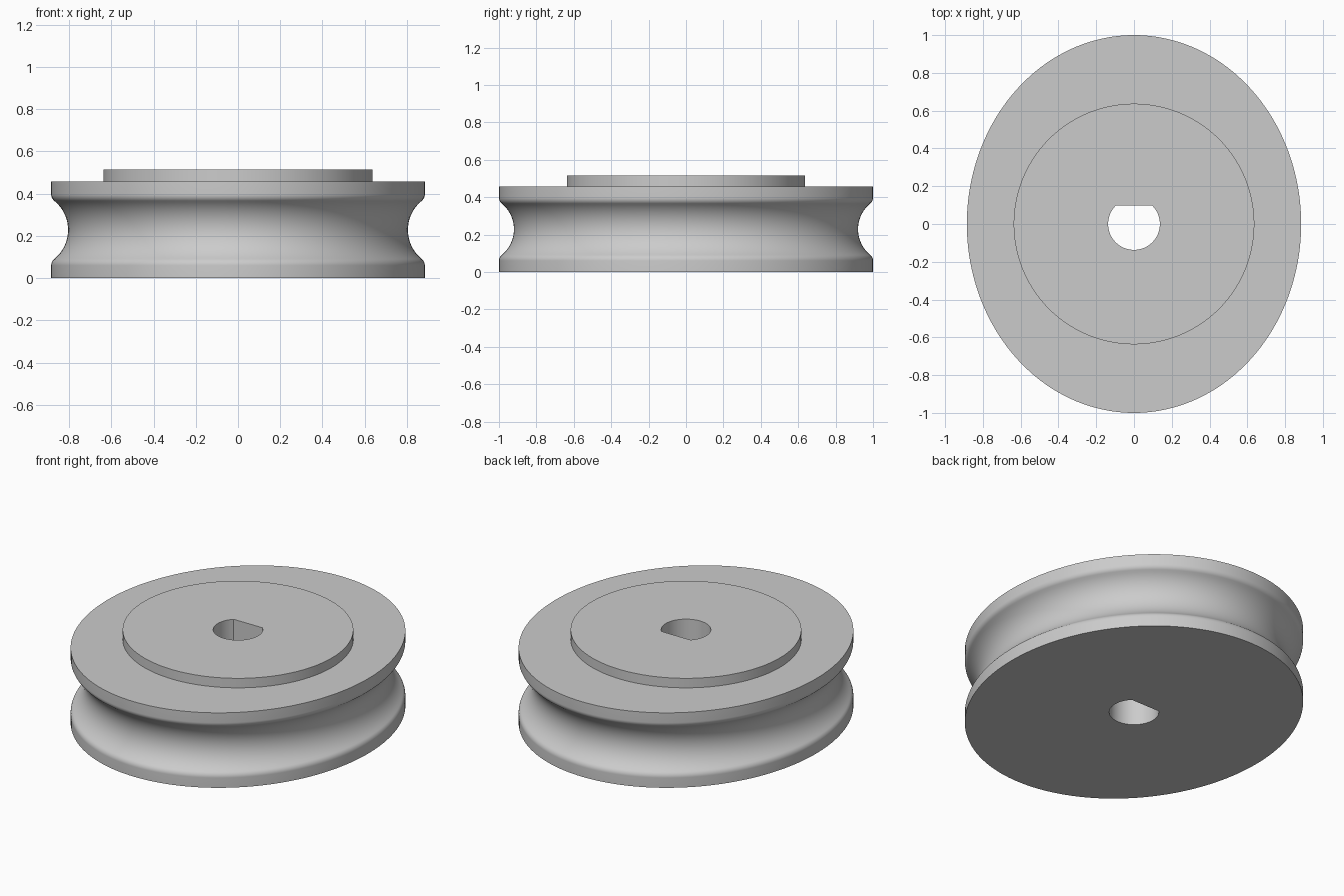
import bpy, bmesh
from math import sin, cos, pi, atan2, radians, hypot, sqrt

cube = bpy.data.objects.get("Cube")
if cube:
    bpy.data.objects.remove(cube, do_unlink=True)

SIDES = 160
RX, RY = 0.885, 1.0            # oval rim
FLANGE_TOP, BOSS_TOP = 0.457, 0.515
BOSS_R, BORE_R = 0.637, 0.137
LIP, LIP_Z, DEPTH = 0.04, 0.06, 0.08
ANGLES = [2 * pi * i / SIDES for i in range(SIDES)]


def oval(offset, z):
    """Rim outline moved along its normal by offset."""
    ring = []
    for t in ANGLES:
        nx, ny = RY * cos(t), RX * sin(t)
        n = hypot(nx, ny)
        ring.append((RX * cos(t) + offset * nx / n, RY * sin(t) + offset * ny / n, z))
    return ring


def circle(r, z):
    return [(r * cos(t), r * sin(t), z) for t in ANGLES]


def d_bore(z):
    """Round shaft hole with a flat on the back side."""
    flat = BORE_R * sin(pi / 4)
    ring = []
    for t in ANGLES:
        r = min(BORE_R, flat / sin(t)) if sin(t) > 0.1 else BORE_R
        ring.append((r * cos(t), r * sin(t), z))
    return ring


def groove_profile():
    """Rounded lips running tangent into a concave arc, as (offset, z)."""
    mid = FLANGE_TOP / 2
    h = mid - LIP_Z
    radius = (h * h + LIP ** 2 - (DEPTH - LIP) ** 2) / (2 * DEPTH)
    # solve for the arc that is tangent to both lips
    radius = (h * h + (DEPTH - LIP) ** 2 - LIP ** 2) / (2 * DEPTH)
    centre = radius - DEPTH
    turn = atan2(h, centre + LIP)
    lower = [(-LIP + LIP * cos(turn * i / 8), LIP_Z + LIP * sin(turn * i / 8)) for i in range(9)]
    arc = [(centre - radius * cos(a), mid + radius * sin(a))
           for a in (turn * (i / 12 - 1) for i in range(1, 24))]
    upper = [(o, FLANGE_TOP - z) for o, z in reversed(lower)]
    return lower + arc + upper


# Pulley body: one closed skin of rings from the bore out and back
rings = [d_bore(0), oval(0, 0)]
rings += [oval(o, z) for o, z in groove_profile()]
rings += [oval(0, FLANGE_TOP), circle(BOSS_R, FLANGE_TOP), circle(BOSS_R, BOSS_TOP), d_bore(BOSS_TOP)]

bm = bmesh.new()
loops = [[bm.verts.new(p) for p in ring] for ring in rings]
for a, b in zip(loops, loops[1:] + loops[:1]):
    for i in range(SIDES):
        j = (i + 1) % SIDES
        bm.faces.new((a[i], a[j], b[j], b[i]))
bmesh.ops.recalc_face_normals(bm, faces=bm.faces)
mesh = bpy.data.meshes.new("grooved_pulley")
bm.to_mesh(mesh)
bm.free()

# Plain grey metal
grey = bpy.data.materials.new("light_grey")
colour = (0.6, 0.6, 0.6, 1)
grey.use_nodes = True
grey.diffuse_color = colour
grey.node_tree.nodes["Principled BSDF"].inputs["Base Color"].default_value = colour
mesh.materials.append(grey)

pulley = bpy.data.objects.new("grooved_pulley", mesh)
bpy.context.collection.objects.link(pulley)
bpy.ops.object.select_all(action="DESELECT")
pulley.select_set(True)
bpy.context.view_layer.objects.active = pulley
bpy.ops.object.shade_smooth_by_angle(angle=radians(30))
